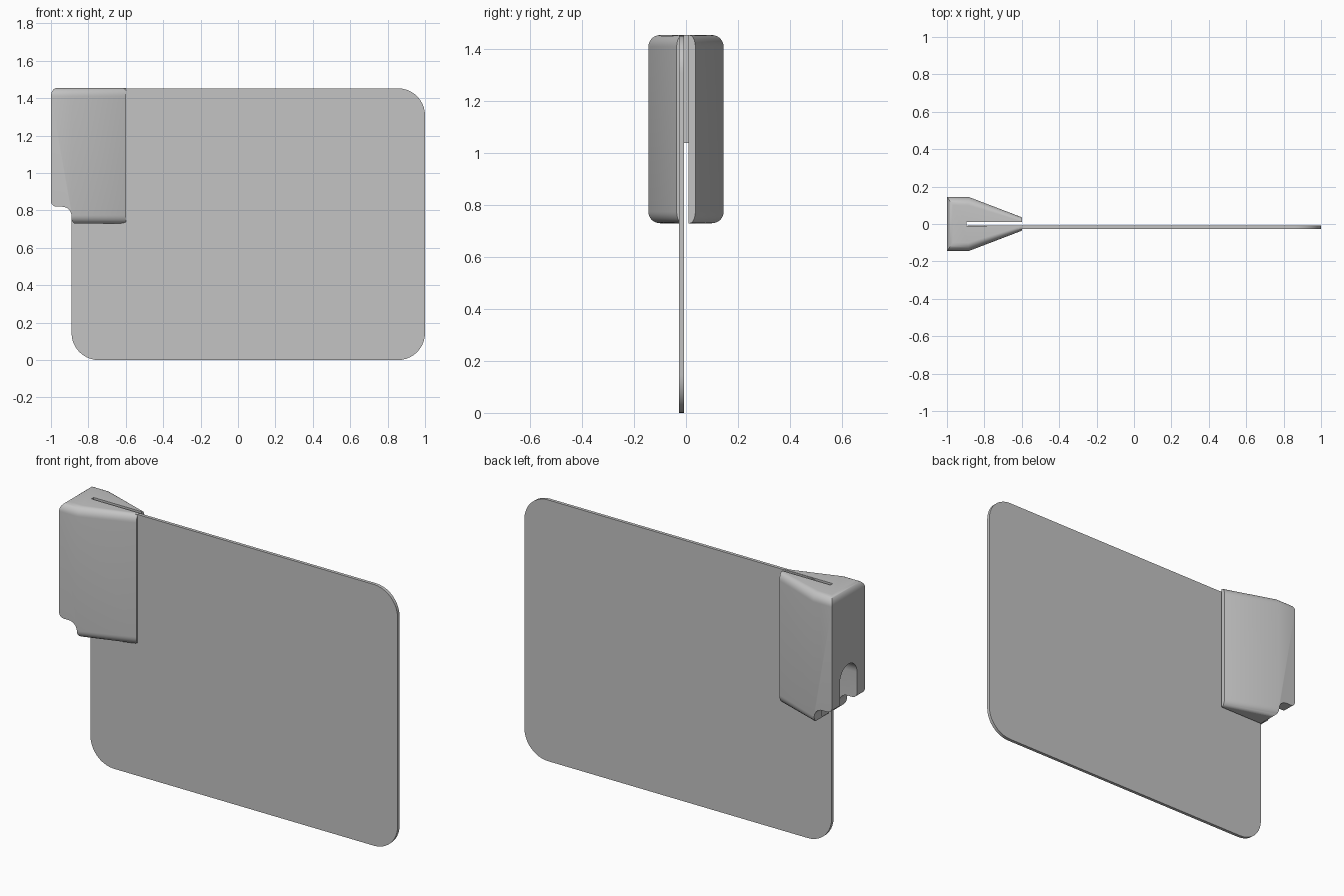
import bpy, bmesh
from math import sin, cos, pi, radians

if "Cube" in bpy.data.objects:
    bpy.data.objects.remove(bpy.data.objects["Cube"])

grey = bpy.data.materials.new("light grey plastic")
grey.use_nodes = True
COLOUR = (0.55, 0.55, 0.55, 1)
grey.diffuse_color = COLOUR
grey.node_tree.nodes["Principled BSDF"].inputs["Base Color"].default_value = COLOUR


def arc(cx, cy, r, start, end, steps=10):
    angles = [radians(start + (end - start) * i / steps) for i in range(steps + 1)]
    return [(cx + r * cos(a), cy + r * sin(a)) for a in angles]


def loft(name, rings):
    """Join equal-length rings of points into a closed solid."""
    bm = bmesh.new()
    loops = [[bm.verts.new(p) for p in ring] for ring in rings]
    n = len(loops[0])
    for a, b in zip(loops, loops[1:]):
        for i in range(n):
            j = (i + 1) % n
            bm.faces.new((a[i], a[j], b[j], b[i]))
    bm.faces.new(loops[0][::-1])
    bm.faces.new(loops[-1])
    bmesh.ops.recalc_face_normals(bm, faces=bm.faces[:])
    mesh = bpy.data.meshes.new(name)
    bm.to_mesh(mesh)
    bm.free()
    mesh.materials.append(grey)
    obj = bpy.data.objects.new(name, mesh)
    bpy.context.collection.objects.link(obj)
    return obj


def slab_y(name, outline, y0, y1):
    return loft(name, [[(x, y, z) for x, z in outline] for y in (y0, y1)])


def slab_x(name, outline, x0, x1):
    return loft(name, [[(x, y, z) for y, z in outline] for x in (x0, x1)])


def smooth(obj):
    bpy.ops.object.select_all(action='DESELECT')
    obj.select_set(True)
    bpy.context.view_layer.objects.active = obj
    bpy.ops.object.shade_smooth_by_angle(angle=radians(30))


# Thin rounded panel
W, E, TOP, R = -0.89, 1.0, 1.453, 0.145
outline = (arc(E - R, R, R, -90, 0) + arc(E - R, TOP - R, R, 0, 90)
           + arc(W + R, TOP - R, R, 90, 180) + arc(W + R, R, R, 180, 270))
panel = slab_y("panel", outline, -0.026, -0.008)
smooth(panel)

# Wedge clip body with rounded top and bottom rims
LOW, HIGH, RIM = 0.73, 1.455, 0.045


def clip_ring(inset, z):
    half = [(-1 + inset * 0.7, 0.145 - inset), (-0.885, 0.145 - inset),
            (-0.6, 0.036 - inset * 0.5)]
    return [(x, y, z) for x, y in half] + [(x, -y, z) for x, y in half[::-1]]


rim = [(RIM * (1 - cos(a)), RIM * (1 - sin(a)))
       for a in [pi / 2 * i / 8 for i in range(9)]]
rings = [clip_ring(d, LOW + h) for d, h in rim[::-1]]
rings += [clip_ring(d, HIGH - h) for d, h in rim]
clip = loft("clip", rings)

# Cutters: panel slot, stepped lower corner, arched notch in the outer face
slot = slab_x("slot_cutter", [(-0.01, 0.5), (0.01, 0.5), (0.01, 1.6), (-0.01, 1.6)],
              -0.895, -0.5)
step_outline = ([(-1.1, 0.6), (-1.1, 0.85)] + arc(-0.97, 0.85, 0.03, 180, 270, 6)
                + arc(-0.94, 0.77, 0.05, 90, 0, 8)
                + arc(-0.86, 0.757, 0.03, 180, 270, 6) + [(-0.86, 0.6)])
step = slab_y("step_cutter", step_outline, -0.3, 0.3)
notch_outline = [(-0.075, 0.6), (0.075, 0.6)] + arc(0, 0.965, 0.075, 0, 180, 16)
notch = slab_x("notch_cutter", notch_outline, -1.1, -0.885)

bpy.context.view_layer.objects.active = clip
for cutter in (slot, step, notch):
    mod = clip.modifiers.new(cutter.name, 'BOOLEAN')
    mod.operation = 'DIFFERENCE'
    mod.solver = 'EXACT'
    mod.object = cutter
    bpy.ops.object.modifier_apply(modifier=mod.name)
    bpy.data.objects.remove(cutter)
smooth(clip)
